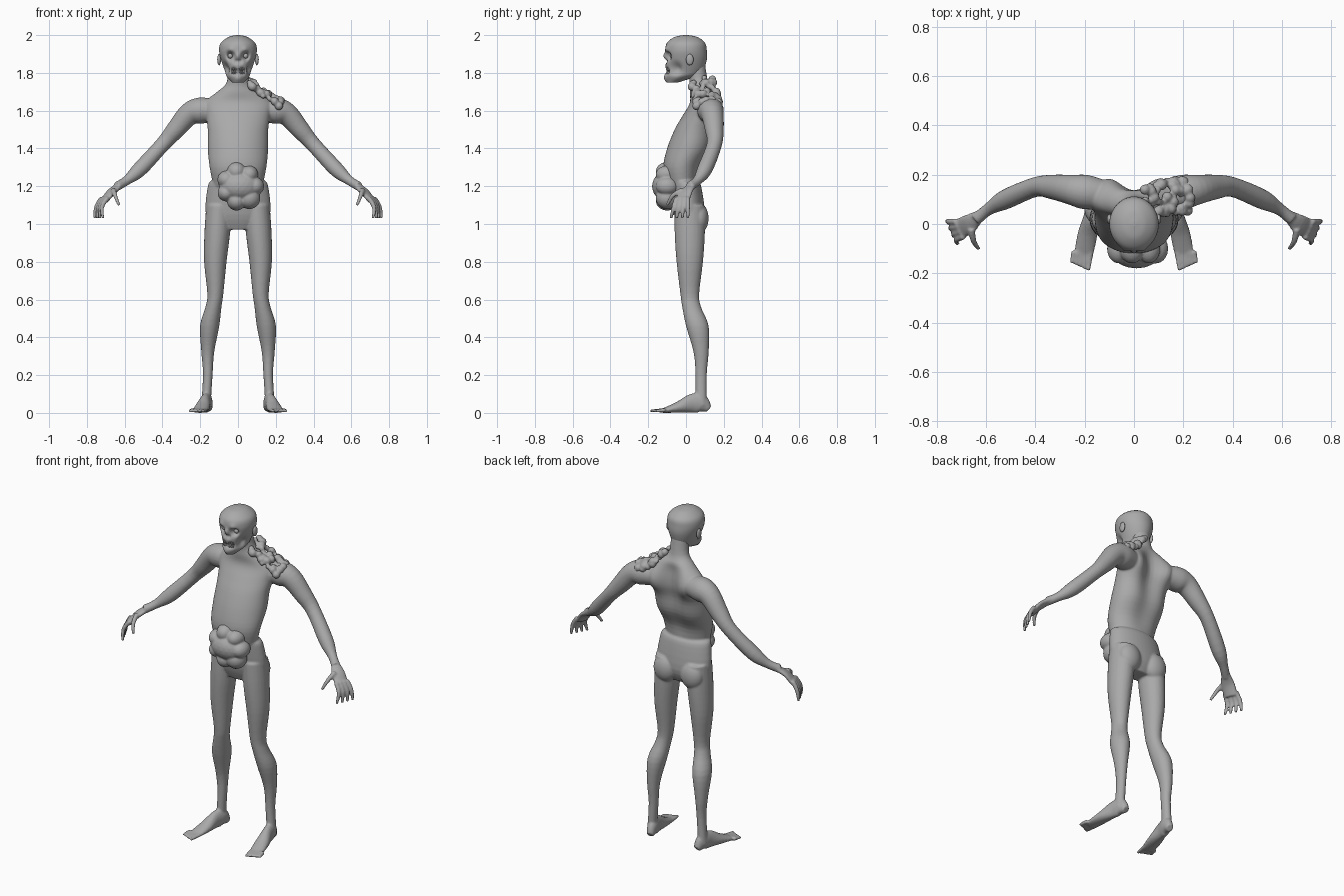
import bpy, bmesh, math, random
from mathutils import Vector, Matrix

if "Cube" in bpy.data.objects:
    bpy.data.objects.remove(bpy.data.objects["Cube"])
random.seed(4)

tone = (0.4, 0.4, 0.4, 1)
skin = bpy.data.materials.new("grey_skin")
skin.use_nodes = True
skin.diffuse_color = tone
skin.node_tree.nodes["Principled BSDF"].inputs["Base Color"].default_value = tone
SIDES = (1, -1)
UP, BACK = Vector((0, 0, 1)), Vector((0, 1, 0))


def refine(rings, steps):
    """Catmull-Rom interpolation through a list of equal length tuples."""
    padded = [rings[0], *rings, rings[-1]]
    result = []
    for first in range(len(rings) - 1):
        for step in range(steps):
            t = step / steps
            result.append([b + (c - a) * t / 2 + (a - 2.5 * b + 2 * c - d / 2) * t ** 2
                           + (3 * (b - c) + d - a) / 2 * t ** 3
                           for a, b, c, d in zip(*padded[first:first + 4])])
    return result + [list(rings[-1])]


def loft(bm, rings, level=False, steps=4, segments=24):
    """Skin ellipses given as x, y, z, half width, half depth; level keeps them horizontal."""
    path = refine(rings, steps)
    centres = [Vector(ring[:3]) for ring in path]
    loops = []
    for i, (centre, ring) in enumerate(zip(centres, path)):
        along = UP if level else centres[min(i + 1, len(path) - 1)] - centres[max(i - 1, 0)]
        across = along.cross(BACK if level else UP).normalized()
        through = across.cross(along).normalized()
        angles = [math.tau * k / segments for k in range(segments)]
        loops.append([bm.verts.new(centre + across * ring[3] * math.cos(angle)
                                   + through * ring[4] * math.sin(angle)) for angle in angles])
    faces = [bm.faces.new(loops[0]), bm.faces.new(loops[-1])]
    for lower, upper in zip(loops, loops[1:]):
        for k in range(segments):
            faces.append(bm.faces.new((lower[k - 1], upper[k - 1], upper[k], lower[k])))
    bmesh.ops.recalc_face_normals(bm, faces=faces)


def column(bm, rings, **options):
    """Upright form on the centre line, from z, y, half width, half depth."""
    loft(bm, [(0, y, z, width, depth) for z, y, width, depth in rings], level=True, **options)


def limb(bm, side, points, flat=1, **options):
    """Round limb from x, y, z, radius, mirrored by side."""
    loft(bm, [(side * x, y, z, radius * flat, radius) for x, y, z, radius in points], **options)


def blob(bm, centre, size):
    matrix = Matrix.Translation(centre) @ Matrix.Diagonal((*size, 1))
    bmesh.ops.create_icosphere(bm, subdivisions=3, radius=1, matrix=matrix)


def sculpt(bm, centre, radius, push):
    """Push the surface softly around a point."""
    for vert in bm.verts:
        falloff = math.exp(-((vert.co - Vector(centre)).length / radius) ** 2)
        vert.co += Vector(push) * falloff


def finish(bm, name, voxel=None):
    mesh = bpy.data.meshes.new(name)
    bm.to_mesh(mesh)
    bm.free()
    mesh.materials.append(skin)
    mesh.shade_smooth()
    part = bpy.data.objects.new(name, mesh)
    bpy.context.scene.collection.objects.link(part)
    if voxel:
        fuse = part.modifiers.new("fuse", "REMESH")
        fuse.mode, fuse.voxel_size, fuse.use_smooth_shade = "VOXEL", voxel, True
        relax = part.modifiers.new("relax", "SMOOTH")
        relax.factor, relax.iterations = 0.5, 4


# Torso and neck, with a spine groove between the shoulder blades
body = bmesh.new()
column(body, [(1.85, .05, .05, .05), (1.75, .07, .06, .05), (1.7, .09, .11, .07), (1.64, .1, .18, .08),
              (1.57, .08, .17, .1), (1.5, .05, .16, .11), (1.4, .02, .16, .12), (1.3, -.02, .15, .1),
              (1.2, -.02, .13, .08)], segments=48)
for step in range(5):
    sculpt(body, (0, .19 - step * .02, 1.66 - step * .09), .07, (0, step * .006 - .04, 0))
for side in SIDES:
    sculpt(body, (side * .12, .18, 1.58), .07, (0, .03, 0))

# Pelvis
column(body, [(1.23, -.01, .14, .07), (1.2, 0, .16, .08), (1.05, .02, .17, .08), (.97, .02, .1, .05)], segments=40)

for side in SIDES:
    # Buttocks and legs
    blob(body, (side * .09, .07, 1.03), (.07, .05, .08))
    limb(body, side, [(.1, .02, 1.1, .08), (.11, .02, .95, .08), (.12, .02, .8, .07), (.12, .02, .63, .05),
                      (.13, .03, .56, .05), (.15, .06, .46, .06), (.16, .08, .32, .04), (.16, .08, .2, .03),
                      (.17, .08, .04, .03)], flat=.85, level=True)

    # Feet resting on the ground, turned slightly outward
    loft(body, [(side * (.18 - y / 5), y, height, width, height)
                for y, width, height in ((.12, .02, .02), (.08, .03, .05), (.03, .03, .05),
                                         (-.04, .04, .03), (-.13, .04, .01))])
    for toe in range(5):
        start, reach = .175 + toe * .017, .08 - toe * .008
        limb(body, side, [(start, -.11, .015, .012), (start + .01, -.11 - reach, .01, .008)], segments=10)

    # Arms and flat palms
    limb(body, side, [(.13, .12, 1.6, .06), (.2, .13, 1.6, .07), (.26, .14, 1.58, .06), (.33, .15, 1.5, .05),
                      (.4, .15, 1.42, .04), (.52, .1, 1.29, .04), (.59, .06, 1.23, .025), (.64, .02, 1.2, .025)])
    loft(body, [(side * x, y, z, width, .016)
                for x, y, z, width in ((.62, .04, 1.21, .02), (.67, 0, 1.17, .04), (.71, -.02, 1.12, .04))])

    # Fanned fingers and thumb
    for finger in range(4):
        limb(body, side, [(.72 - finger * .01, .01 - finger * .02, 1.14, .013),
                          (.75 - finger * .01, .01 - finger * .025, 1.09, .012),
                          (.76 - finger * .015, .01 - finger * .03, 1.03, .008)], segments=10)
    limb(body, side, [(.66, -.02, 1.18, .015), (.65, -.07, 1.15, .012), (.63, -.1, 1.1, .008)], segments=10)
finish(body, "body", .006)

# Gaunt skull-like head
head = bmesh.new()
column(head, [(1.75, -.07, .03, .03), (1.78, -.03, .06, .08), (1.81, -.01, .07, .1), (1.87, 0, .09, .11),
              (1.92, 0, .1, .11), (1.96, 0, .09, .1), (1.99, 0, .05, .06), (2, 0, .01, .01)],
       steps=8, segments=96)
for side in SIDES:
    # Eye sockets, brows, hollow cheeks, nostrils and mouth corners
    sculpt(head, (side * .04, -.1, 1.89), .02, (0, .04, 0))
    sculpt(head, (side * .04, -.1, 1.92), .02, (0, -.01, 0))
    sculpt(head, (side * .08, -.06, 1.82), .03, (-side * .02, .02, 0))
    sculpt(head, (side * .01, -.1, 1.86), .01, (0, .03, 0))
    sculpt(head, (side * .02, -.1, 1.81), .015, (0, .03, 0))
# Nose bridge and chin
sculpt(head, (0, -.11, 1.89), .015, (0, -.01, 0))
sculpt(head, (0, -.1, 1.77), .02, (0, -.01, 0))
finish(head, "head")

# Ears, eyeballs and teeth
ears, eyes, teeth = bmesh.new(), bmesh.new(), bmesh.new()
for side in SIDES:
    blob(ears, (side * .1, .02, 1.87), (.01, .02, .03))
    blob(eyes, (side * .04, -.07, 1.89), (.014, .014, .014))
    for tooth in range(4):
        for row in (1.8, 1.82):
            blob(teeth, (side * (tooth + .5) * .009, tooth * .003 - .1, row), (.004, .006, .009))
finish(ears, "ears")
finish(eyes, "eyes")
finish(teeth, "teeth")

# Swollen gut: a core ringed by uneven lobes
gut = bmesh.new()
blob(gut, (.01, -.1, 1.2), (.11, .08, .08))
for lobe in range(7):
    angle = math.tau * lobe / 7
    size = random.uniform(.045, .06)
    blob(gut, (.01 + .08 * math.cos(angle), -.1, 1.2 + .08 * math.sin(angle)), (size, .06, size))
finish(gut, "belly_growth", .005)

# Boils clustered along the left side of the neck and shoulder
boils = bmesh.new()
count = 75
for index in range(count):
    along = index / count
    around = random.uniform(-1.3, 1.3)
    radius = random.uniform(.011, .024)
    blob(boils, (.05 + .18 * along + random.uniform(-.01, .01),
                 .09 + .03 * along + .07 * math.sin(around),
                 1.73 - .13 * along ** .7 + .05 * math.cos(around)), (radius, radius, radius))
finish(boils, "shoulder_boils", .005)
